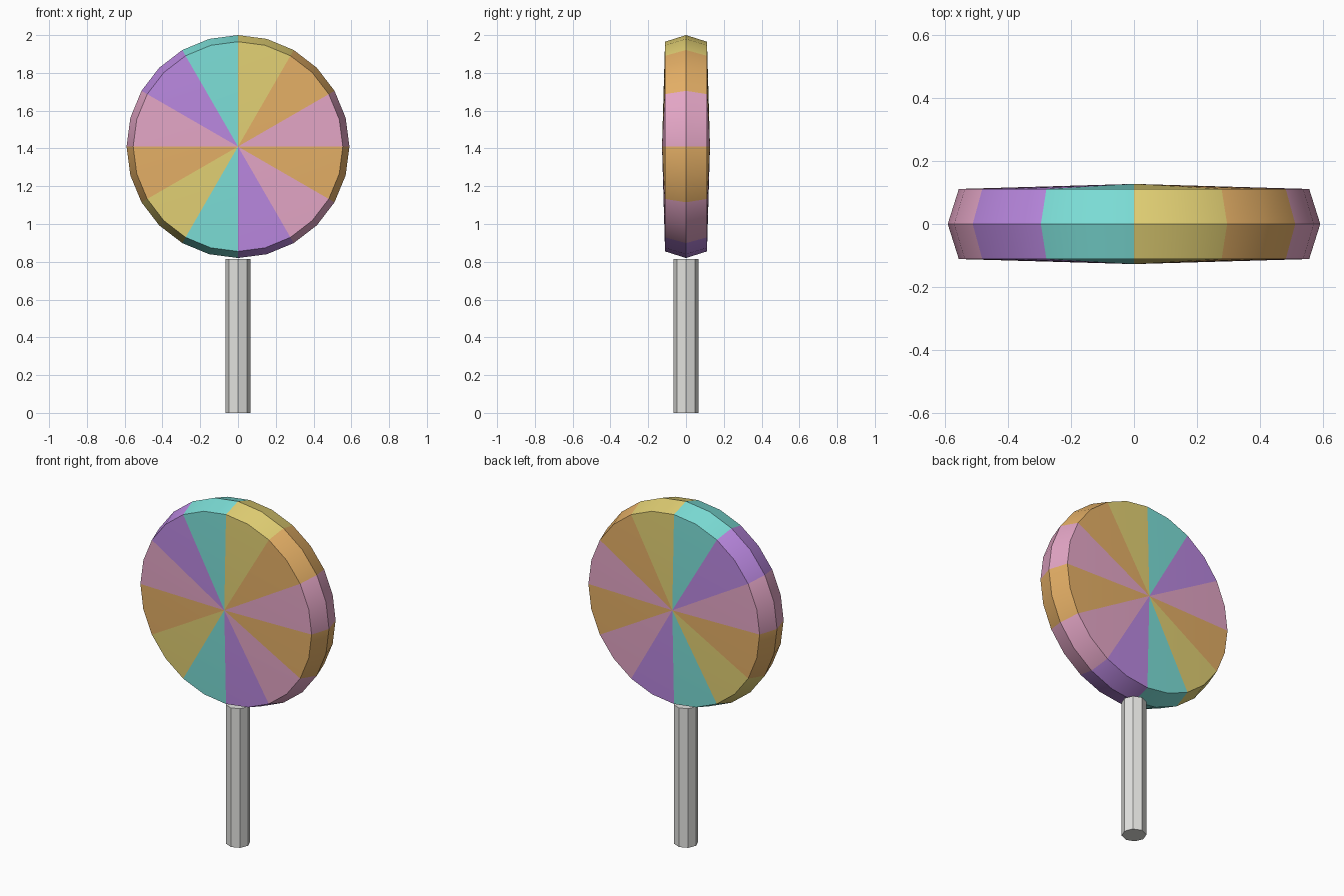
import bpy, bmesh, math
from mathutils import Matrix

cube = bpy.data.objects.get("Cube")
if cube:
    bpy.data.objects.remove(cube, do_unlink=True)


def srgb(*rgb):
    return [((c / 255 + 0.055) / 1.055) ** 2.4 for c in rgb] + [1.0]


def material(name, colour):
    m = bpy.data.materials.new(name)
    m.use_nodes = True
    m.diffuse_color = colour
    m.node_tree.nodes["Principled BSDF"].inputs["Base Color"].default_value = colour
    return m


def add_object(name, bm, materials, angle):
    bmesh.ops.recalc_face_normals(bm, faces=bm.faces)
    mesh = bpy.data.meshes.new(name)
    bm.to_mesh(mesh)
    bm.free()
    for m in materials:
        mesh.materials.append(m)
    ob = bpy.data.objects.new(name, mesh)
    bpy.context.collection.objects.link(ob)
    bpy.ops.object.select_all(action='DESELECT')
    ob.select_set(True)
    bpy.context.view_layer.objects.active = ob
    bpy.ops.object.shade_smooth_by_angle(angle=math.radians(angle))


pink = material("pink", srgb(228, 166, 198))
orange = material("orange", srgb(228, 175, 102))
yellow = material("yellow", srgb(226, 208, 116))
teal = material("teal", srgb(124, 222, 215))
purple = material("purple", srgb(186, 136, 224))
white = material("stick white", srgb(226, 226, 223))

# Candy disc: a bevelled profile spun around the y axis
CENTRE, SIDES = 1.41, 24
profile = [(0, -0.127), (0.555, -0.111), (0.59, 0), (0.555, 0.111), (0, 0.127)]
bm = bmesh.new()
verts = [bm.verts.new((r, y, 0)) for r, y in profile]
edges = [bm.edges.new(pair) for pair in zip(verts, verts[1:])]
bmesh.ops.spin(bm, geom=verts + edges, cent=(0, 0, 0), axis=(0, 1, 0),
               angle=math.tau, steps=SIDES)
bmesh.ops.remove_doubles(bm, verts=bm.verts, dist=0.0005)

# Twelve wedges cycle through the five colours
for f in bm.faces:
    c = f.calc_center_median()
    wedge = int((math.atan2(c.z, c.x) % math.tau) / (math.tau / 12))
    f.material_index = wedge % 5
bmesh.ops.translate(bm, verts=bm.verts, vec=(0, 0, CENTRE))
add_object("candy_disc", bm, [pink, orange, yellow, teal, purple], 30)

# Stick
bm = bmesh.new()
height = 0.815
bmesh.ops.create_cone(bm, cap_ends=True, segments=8, radius1=0.066, radius2=0.066,
                      depth=height, matrix=Matrix.Translation((0, 0, height / 2)))
add_object("stick", bm, [white], 30)
